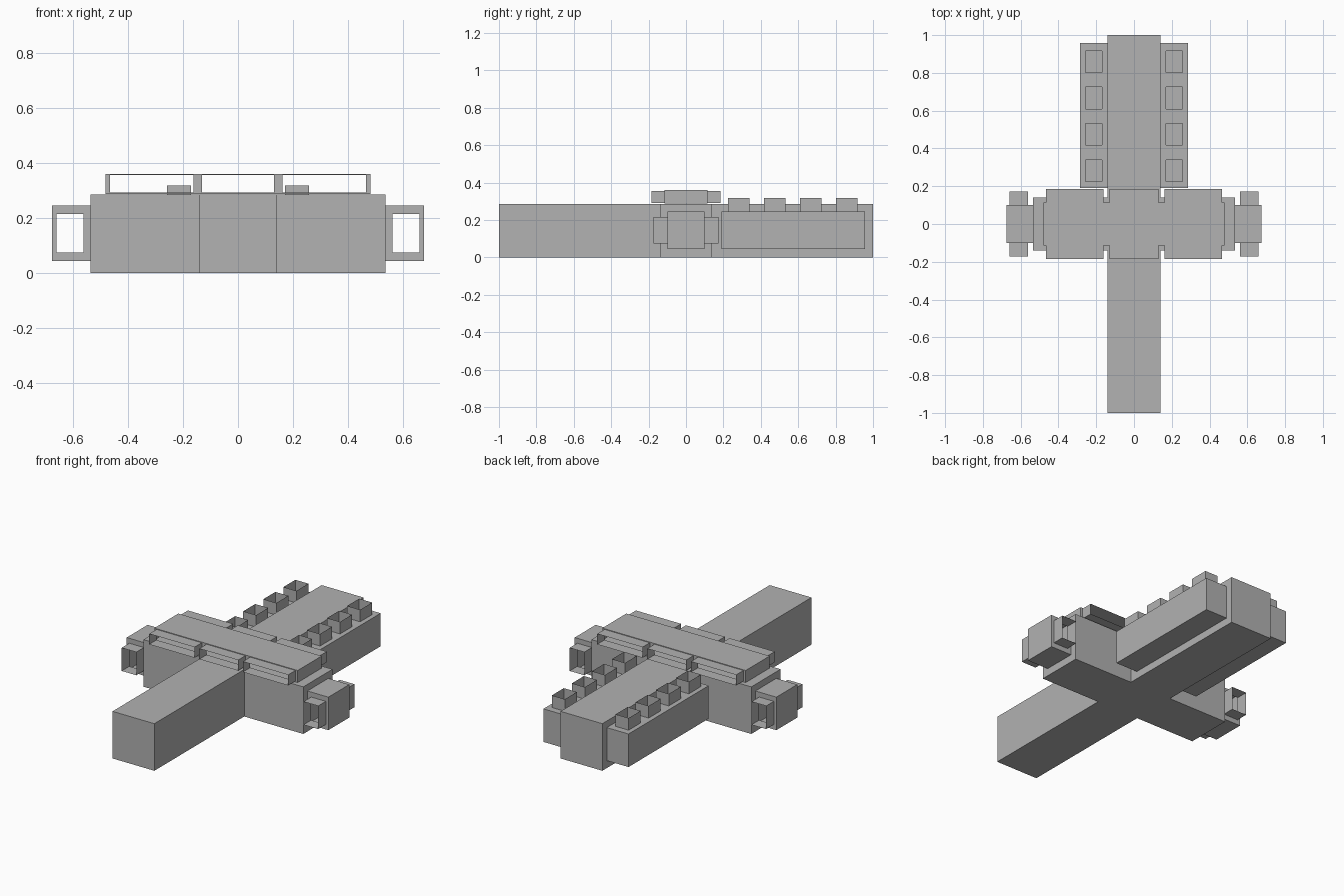
import bpy
import bmesh
from mathutils import Vector

cube = bpy.data.objects.get("Cube")
if cube:
    bpy.data.objects.remove(cube, do_unlink=True)

GREY = (0.445, 0.445, 0.445, 1.0)
mat = bpy.data.materials.new("plain_grey")
mat.use_nodes = True
mat.diffuse_color = GREY
mat.node_tree.nodes["Principled BSDF"].inputs["Base Color"].default_value = GREY


def box(name, lo, hi, axis=1, ends=(), ports=(), length=0.0):
    """Box from lo to hi; each port (a0, a1, b0, b1) on the chosen end faces
    becomes an open thin-walled duct of the given length along the axis."""
    lo, hi = Vector(lo), Vector(hi)
    bm = bmesh.new()
    bmesh.ops.create_cube(bm, size=1)
    for v in bm.verts:
        v.co = [(l + h) / 2 + c * (h - l) for l, h, c in zip(lo, hi, v.co)]
    a, b = [i for i in range(3) if i != axis]

    # Cut the box along the port borders
    cuts = {(a, p) for port in ports for p in port[:2]}
    cuts |= {(b, p) for port in ports for p in port[2:]}
    for i, pos in sorted(cuts):
        point, normal = Vector(), Vector()
        point[i], normal[i] = pos, 1
        bmesh.ops.bisect_plane(bm, geom=bm.verts[:] + bm.edges[:] + bm.faces[:],
                               plane_co=point, plane_no=normal)

    # Pull the ports out and open their ends
    bm.normal_update()
    for side in ends:
        picked = []
        for f in bm.faces:
            c = f.calc_center_median()
            if f.normal[axis] * side > 0.9 and any(
                    p[0] < c[a] < p[1] and p[2] < c[b] < p[3] for p in ports):
                picked.append(f)
        caps = bmesh.ops.extrude_discrete_faces(bm, faces=picked)["faces"]
        move = Vector()
        move[axis] = side * length
        bmesh.ops.translate(bm, vec=move, verts=[v for f in caps for v in f.verts])
        bmesh.ops.delete(bm, geom=caps, context='FACES')

    mesh = bpy.data.meshes.new(name)
    bm.to_mesh(mesh)
    bm.free()
    mesh.materials.append(mat)
    obj = bpy.data.objects.new(name, mesh)
    bpy.context.collection.objects.link(obj)
    return obj


def mirror(obj):
    obj.modifiers.new("mirror_x", 'MIRROR').use_mirror_merge = False


# Long central hull and the cross wings
box("hull", (-0.14, -1, 0), (0.14, 1, 0.285))
mirror(box("wings", (0.14, -0.14, 0), (0.535, 0.14, 0.285)))

# Roof block with three ducts running front to back
spans = ((-0.465, -0.162), (-0.13, 0.13), (0.162, 0.465))
box("roof_ducts", (-0.48, -0.115, 0.287), (0.48, 0.115, 0.36), 1, (-1, 1),
    [(s, e, 0.292, 0.356) for s, e in spans], 0.07)

# Side pods with an open duct front to back
mirror(box("side_pods", (0.535, -0.1, 0.045), (0.675, 0.1, 0.245), 1, (-1, 1),
           [(0.56, 0.658, 0.075, 0.215)], 0.073))

# Rear side bays with a row of open-topped sockets
rows = [0.225 + 0.192 * i for i in range(4)]
mirror(box("rear_bays", (0.14, 0.19, 0.045), (0.285, 0.957, 0.245), 2, (1,),
           [(0.17, 0.257, y, y + 0.115) for y in rows], 0.073))
